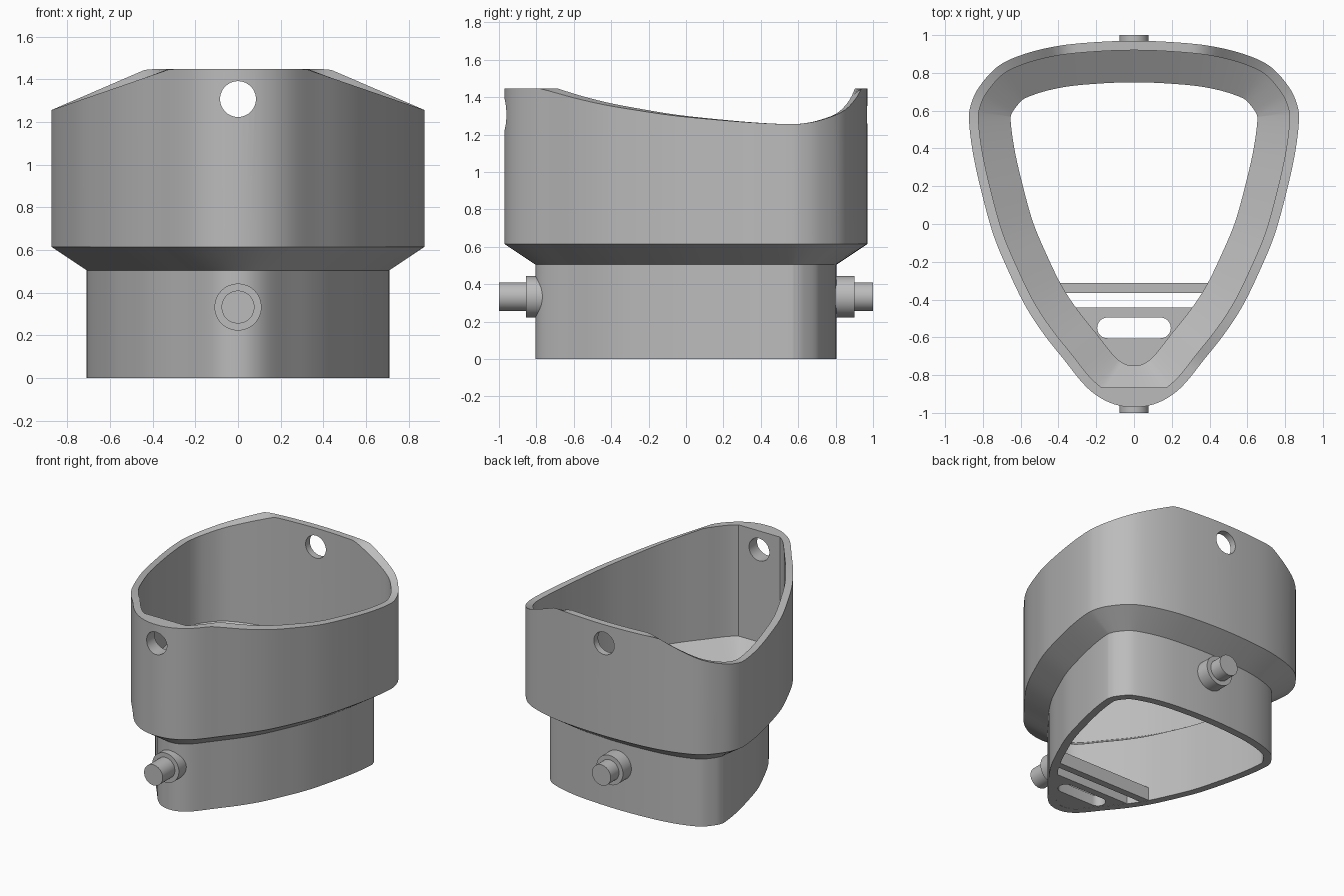
import bpy, bmesh, math
from mathutils import Vector

if "Cube" in bpy.data.objects:
    bpy.data.objects.remove(bpy.data.objects["Cube"])

GREY = bpy.data.materials.new("mid grey")
GREY.diffuse_color = (0.5, 0.5, 0.5, 1)
GREY.use_nodes = True
GREY.node_tree.nodes["Principled BSDF"].inputs["Base Color"].default_value = GREY.diffuse_color

# Half outline of the collar, from back centre to front centre
HALF = [(0, .97), (.2, .963), (.4, .943), (.58, .9), (.72, .835), (.82, .725),
        (.864, .63), (.873, .54), (.85, .36), (.80, .14), (.74, -.07), (.66, -.26),
        (.575, -.434), (.48, -.58), (.374, -.714), (.25, -.865), (.13, -.945), (0, -.97)]
CTRL = [Vector(p) for p in HALF] + [Vector((-x, y)) for x, y in HALF[-2:0:-1]]
STEPS = 5


def smooth_loop(ctrl):
    """Closed Catmull-Rom curve through the control points."""
    pts, n = [], len(ctrl)
    for i in range(n):
        a, b, c, d = (ctrl[(i + k) % n] for k in (-1, 0, 1, 2))
        for s in range(STEPS):
            t = s / STEPS
            pts.append(.5 * (2 * b + (c - a) * t + (2 * a - 5 * b + 4 * c - d) * t * t
                             + (3 * b - a - 3 * c + d) * t ** 3))
    return pts


BASE = smooth_loop(CTRL)


def inset(dist):
    """Outline moved inward by dist."""
    n, out = len(BASE), []
    for i, p in enumerate(BASE):
        t = (BASE[(i + 3) % n] - BASE[i - 3]).normalized()
        out.append(p + Vector((t.y, -t.x)) * dist)
    return out


def half_width(y, loop):
    """Positive x where the front part of the outline crosses y."""
    for a, b in zip(loop, loop[1:]):
        if a.x > .1 and a.y >= y > b.y:
            return a.x + (b.x - a.x) * (a.y - y) / (a.y - b.y)


def finish(bm, name):
    bmesh.ops.recalc_face_normals(bm, faces=bm.faces)
    me = bpy.data.meshes.new(name)
    bm.to_mesh(me)
    bm.free()
    me.materials.append(GREY)
    ob = bpy.data.objects.new(name, me)
    bpy.context.collection.objects.link(ob)
    return ob


def prism(name, pts, z0, z1):
    bm = bmesh.new()
    lo = [bm.verts.new((x, y, z0)) for x, y in pts]
    hi = [bm.verts.new((x, y, z1)) for x, y in pts]
    bm.faces.new(lo)
    bm.faces.new(hi)
    for i in range(len(pts)):
        j = (i + 1) % len(pts)
        bm.faces.new((lo[i], lo[j], hi[j], hi[i]))
    return finish(bm, name)


def rod(name, r, y0, y1, z):
    """Cylinder along y."""
    bm = bmesh.new()
    rings = [[bm.verts.new((r * math.cos(a), y, z + r * math.sin(a)))
              for a in (math.tau * k / 48 for k in range(48))] for y in (y0, y1)]
    for ring in rings:
        bm.faces.new(ring)
    for i in range(48):
        j = (i + 1) % 48
        bm.faces.new((rings[0][i], rings[0][j], rings[1][j], rings[1][i]))
    return finish(bm, name)


def select(ob):
    bpy.ops.object.select_all(action='DESELECT')
    ob.select_set(True)
    bpy.context.view_layer.objects.active = ob


def cut(ob, cutter):
    m = ob.modifiers.new("cut", 'BOOLEAN')
    m.operation, m.solver, m.object = 'DIFFERENCE', 'EXACT', cutter
    select(ob)
    bpy.ops.object.modifier_apply(modifier=m.name)
    bpy.data.objects.remove(cutter)


# Sloping rim: flat at front and back, falling towards the widest points
TOP, LOW = 1.447, 1.256


def rim_z(p, start, end):
    t = (abs(p.x) - start) / (end - start)
    return TOP - (TOP - LOW) * min(max(t, 0), 1)


upper_in = [Vector((p.x, max(p.y, -.865))) for p in inset(.05)]
lower_out, lower_in = inset(.165), inset(.22)


def level(loop, z):
    return [(p.x, p.y, z) for p in loop]


# Collar: one closed skin, outside up, over the rim and back down inside
rings = [
    level(lower_out, 0), level(lower_out, .505), level(BASE, .615),
    [(p.x, p.y, rim_z(p, .43 if p.y > .57 else .32, .873)) for p in BASE],
    [(p.x, p.y, rim_z(p, .33, .823)) for p in upper_in],
    level(upper_in, .615), level(lower_in, .505), level(lower_in, 0)]
bm = bmesh.new()
rows = [[bm.verts.new(c) for c in ring] for ring in rings]
n = len(BASE)
for k, row in enumerate(rows):
    nxt = rows[(k + 1) % len(rows)]
    for i in range(n):
        j = (i + 1) % n
        bm.faces.new((row[i], row[j], nxt[j], nxt[i]))
collar = finish(bm, "collar")
# Round holes through front and back
cut(collar, rod("hole_cutter", .084, -1.2, 1.2, 1.307))

# Stepped pegs
rod("front_flange", .11, -.856, -.758, .333)
rod("front_peg", .077, -1, -.80, .333)
rod("back_flange", .11, .77, .902, .333)
rod("back_peg", .077, .85, 1, .333)

# Crossbar and slotted floor plate in the narrow end
edge = inset(.215)
w0, w1 = half_width(-.312, edge), half_width(-.364, edge)
prism("crossbar", [(-w0, -.312), (w0, -.312), (w1, -.364), (-w1, -.364)], .001, .1)
w = half_width(-.442, edge)
front = [(p.x, p.y) for p in edge if p.y < -.45]
plate = prism("floor_plate", [(w, -.442)] + front + [(-w, -.442)], .001, .08)
slot = []
for side in (1, -1):
    for k in range(13):
        a = math.pi * (k / 12 - .5)
        slot.append((side * (.14 + .055 * math.cos(a)), -.55 + side * .055 * math.sin(a)))
cut(plate, prism("slot_cutter", slot, -.2, .3))

# Smooth curved walls, keep edges crisp
for ob in list(bpy.context.collection.objects):
    select(ob)
    bpy.ops.object.shade_smooth_by_angle(angle=math.radians(25))
